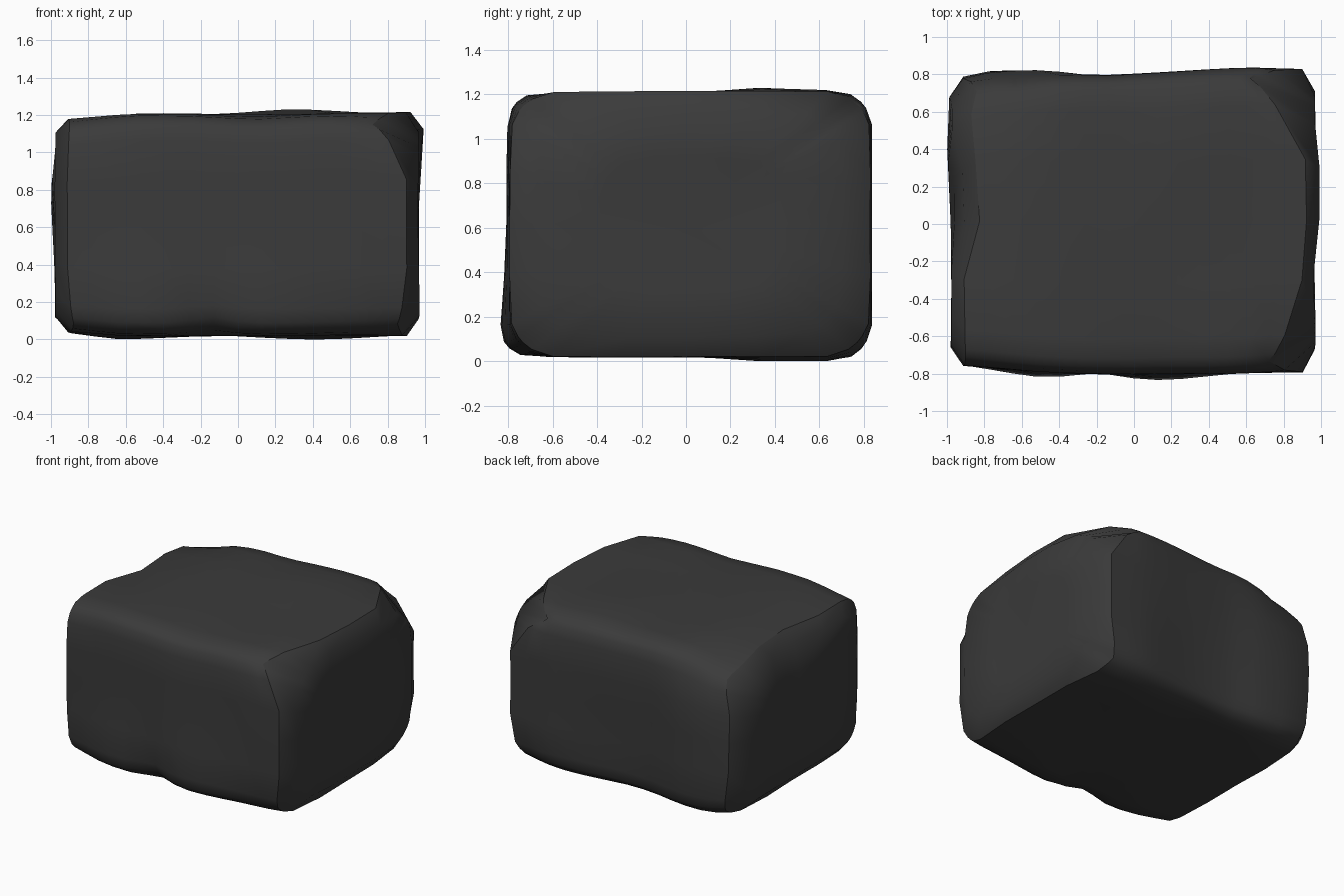
import bpy, bmesh
from mathutils import Vector, noise

cube = bpy.data.objects.get("Cube")
if cube:
    bpy.data.objects.remove(cube, do_unlink=True)

# Outline of the block along its length: (x, value)
FRONT = [(-.91, -.755), (-.5, -.79), (0, -.81), (.9, -.79)]
BACK = [(-.95, .78), (-.76, .82), (-.48, .82), (-.22, .79), (.62, .835), (.9, .83)]
TOP = [(-.91, 1.18), (-.57, 1.21), (-.05, 1.205), (.9, 1.215)]
BOTTOM = [(-.95, .05), (-.63, .02), (.88, .025)]

# How far each end corner is worn back: (left end, back, top)
WEAR = {
    (True, False, True): .18, (True, True, True): .28,
    (True, False, False): .05, (True, True, False): .07,
    (False, False, True): .01, (False, True, True): .05,
    (False, False, False): .03, (False, True, False): .05,
}

# Weathered dents and bulges: centre, radius, push
DENTS = [
    ((-.15, -.8, .06), .2, (0, .03, .04)),
    ((-.53, -.78, .1), .4, (0, -.035, 0)),
    ((.17, -.8, .1), .4, (0, -.03, 0)),
    ((.28, .42, 1.22), .4, (0, 0, .03)),
    ((-.63, .5, .02), .5, (0, 0, -.025)),
    ((.45, .5, .02), .5, (0, 0, -.03)),
    ((-.6, .82, 1.2), .35, (0, -.05, -.02)),
    ((-.92, .76, 1.18), .45, (.03, -.04, -.09)),
    ((-.9, .14, 1.2), .4, (.12, 0, -.02)),
    ((.95, -.17, .65), .65, (-.03, 0, 0)),
    ((.96, .15, 1.1), .4, (.04, 0, 0)),
    ((-.97, .45, .77), .5, (-.025, 0, 0)),
    ((.1, .83, .3), .5, (0, -.03, 0)),
    ((.1, -.75, 1.2), .35, (0, .01, -.02)),
]


def outline(table, x):
    """Linear lookup, clamped at both ends."""
    if x <= table[0][0]:
        return table[0][1]
    for (x0, a), (x1, b) in zip(table, table[1:]):
        if x <= x1:
            return a + (b - a) * (x - x0) / (x1 - x0)
    return table[-1][1]


# Perimeter of a unit square, denser near its corners
steps = [-1, -.9, -.76, -.4, 0, .4, .76, .9]
square = ([(s, -1) for s in steps] + [(1, s) for s in steps]
          + [(-s, 1) for s in steps] + [(-1, -s) for s in steps])


def section_point(x, u, v, radius, scale):
    """Point on a rounded section of the block at x."""
    f, b, t, o = (outline(k, x) for k in (FRONT, BACK, TOP, BOTTOM))
    hy, hz = (b - f) / 2 * scale, (t - o) / 2 * scale
    q = Vector((u * hy, v * hz))
    c = Vector((max(radius - hy, min(hy - radius, q.x)),
                max(radius - hz, min(hz - radius, q.y))))
    q = c + (q - c).normalized() * radius
    return (b + f) / 2 + q.x, (t + o) / 2 + q.y


def weather(p):
    p = p + noise.noise_vector(p * 1.9) * .006
    for centre, reach, push in DENTS:
        p = p + Vector(push) * max(0, 1 - (p - Vector(centre)).length / reach)
    return p


bm = bmesh.new()


def add_ring(x, radius, scale=1, wear=0):
    ring = []
    for u, v in square:
        cut = wear * WEAR[x > 0, u > 0, v > 0] * max(0, abs(u * v) - .5) * 2
        px = x - cut * (1 if x > 0 else -1)
        y, z = section_point(px, u, v, radius, scale)
        ring.append(bm.verts.new(weather(Vector((px, y, z)))))
    return ring


# Right cap, belt, left cap
rings = [add_ring(-.975, .16, .5), add_ring(-.977, .18, .87)]
count = 14
for i in range(count + 1):
    x = -.91 + 1.81 * i / count
    end = abs(2 * i / count - 1)
    swell = .08 if x > 0 else .03
    rings.append(add_ring(x, .13 + swell * end ** 3, 1, end ** 4))
rings += [add_ring(.968, .26, .85), add_ring(.968, .2, .5)]

for a, b in zip(rings, rings[1:]):
    for i in range(len(a)):
        j = (i + 1) % len(a)
        bm.faces.new((a[i], a[j], b[j], b[i]))
for ring, x in ((rings[0], -.98), (rings[-1], .96)):
    hub = bm.verts.new((x, 0, .6))
    for i in range(len(ring)):
        bm.faces.new((ring[i], ring[(i + 1) % len(ring)], hub))
bmesh.ops.recalc_face_normals(bm, faces=bm.faces)

# Smooth faces, with a hard seam where each cap meets the belt
for face in bm.faces:
    face.smooth = True
for seam in (rings[2], rings[-3]):
    for i in range(len(seam)):
        bm.edges.get((seam[i - 1], seam[i])).smooth = False

# Rest the lowest point on the ground
low = min(v.co.z for v in bm.verts)
bmesh.ops.translate(bm, verts=bm.verts, vec=(0, 0, -low))

mesh = bpy.data.meshes.new("rock_block")
bm.to_mesh(mesh)
bm.free()
rock = bpy.data.objects.new("rock_block", mesh)
bpy.context.collection.objects.link(rock)

# Dark stone
stone = bpy.data.materials.new("dark_stone")
stone.use_nodes = True
colour = (.043, .043, .043, 1)
stone.diffuse_color = colour
stone.node_tree.nodes["Principled BSDF"].inputs["Base Color"].default_value = colour
mesh.materials.append(stone)
